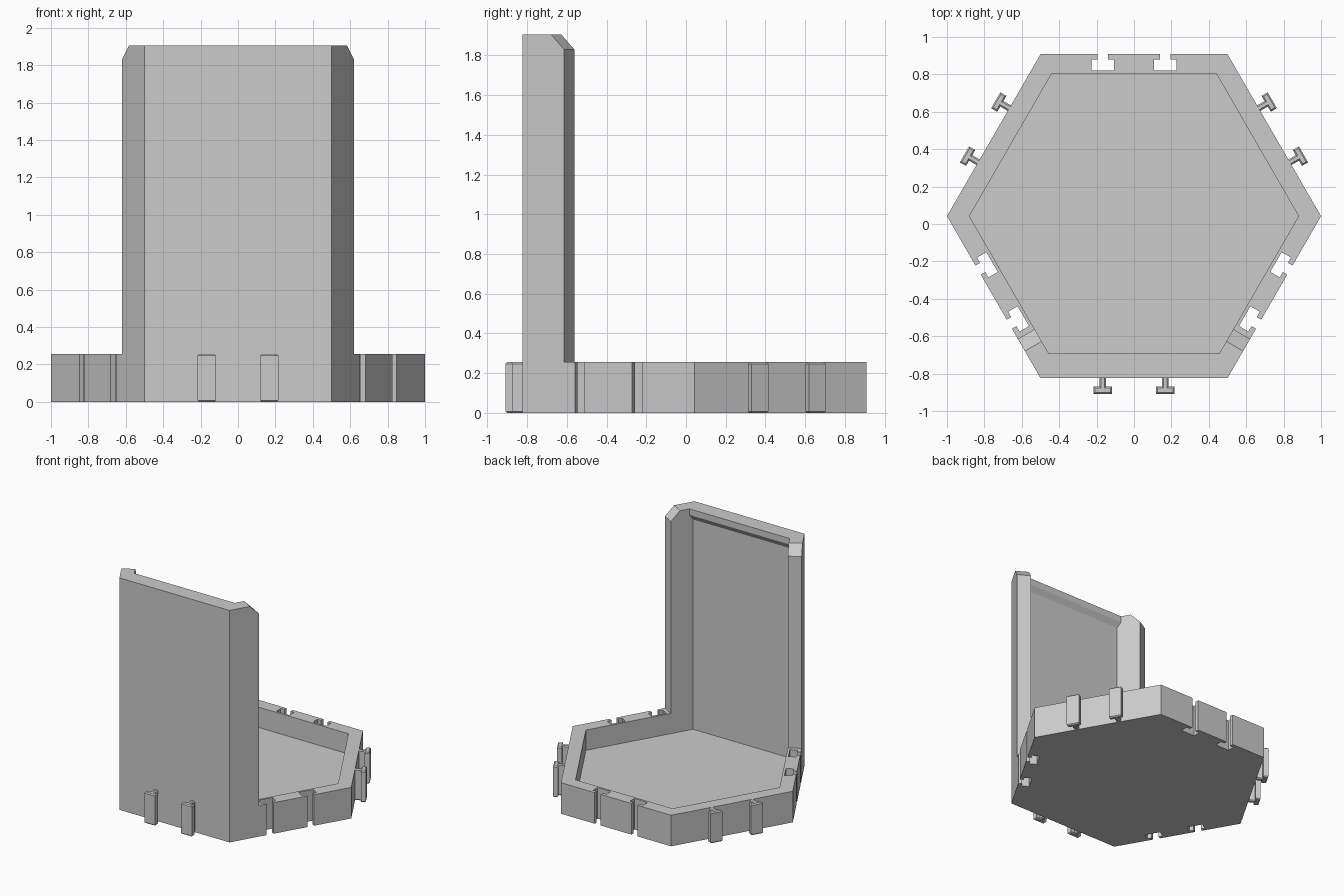
import bpy, bmesh, math
from mathutils import Vector

cube = bpy.data.objects.get("Cube")
if cube:
    bpy.data.objects.remove(cube, do_unlink=True)

CY = 0.042                  # hexagon centre in y
R, RI = 1.0, 0.88           # outer and inner corner radius
A, AI = R * math.sqrt(0.75), RI * math.sqrt(0.75)
RIM, FLOOR, TOP = 0.255, 0.088, 1.905
JOINTS = (-0.167, 0.167)    # joint positions along each side

grey = bpy.data.materials.new("plain grey")
grey.use_nodes = True
grey.diffuse_color = (0.6, 0.6, 0.6, 1)
grey.node_tree.nodes["Principled BSDF"].inputs["Base Color"].default_value = (0.6, 0.6, 0.6, 1)


def finish(bm, name):
    bmesh.ops.recalc_face_normals(bm, faces=bm.faces)
    mesh = bpy.data.meshes.new(name)
    bm.to_mesh(mesh)
    bm.free()
    mesh.materials.append(grey)
    obj = bpy.data.objects.new(name, mesh)
    bpy.context.collection.objects.link(obj)
    return obj


def prism(points, z0, z1):
    """Upright prism over a flat outline."""
    bm = bmesh.new()
    face = bm.faces.new([bm.verts.new((p[0], p[1], z0)) for p in points])
    up = bmesh.ops.extrude_face_region(bm, geom=[face])["geom"]
    bmesh.ops.translate(bm, vec=(0, 0, z1 - z0),
                        verts=[v for v in up if isinstance(v, bmesh.types.BMVert)])
    bmesh.ops.recalc_face_normals(bm, faces=bm.faces)
    return bm


def side_point(angle, along, out):
    """Point on a hexagon side: distance along it and outward from it."""
    c, s = math.cos(math.radians(angle)), math.sin(math.radians(angle))
    return (c * (A + out) - s * along, CY + s * (A + out) + c * along)


# Tray outline, with T-shaped sockets on the back and front-side edges
SOCKET = [(-0.028, 0), (-0.028, -0.028), (-0.061, -0.028), (-0.061, -0.086)]
SOCKET += [(-x, y) for x, y in reversed(SOCKET)]
outline = []
for angle in range(-90, 270, 60):
    outline.append(side_point(angle, -R / 2, 0))
    if angle in (90, -30, 210):
        for j in JOINTS:
            outline += [side_point(angle, j + x, y) for x, y in SOCKET]
tray = finish(prism(outline, 0, RIM), "hexagonal_tray")

# Sunken floor
hexagon = [(RI * math.cos(math.radians(a)), CY + RI * math.sin(math.radians(a)))
           for a in range(0, 360, 60)]
cutter = finish(prism(hexagon, FLOOR, RIM + 0.2), "recess_cutter")
cutter.hide_render = True
mod = tray.modifiers.new("recess", 'BOOLEAN')
mod.operation = 'DIFFERENCE'
mod.solver = 'EXACT'
mod.object = cutter
bpy.context.view_layer.objects.active = tray
bpy.ops.object.modifier_apply(modifier=mod.name)
bpy.data.objects.remove(cutter, do_unlink=True)

# Tall front wall wrapping round both corners
END = 0.242                 # length of each return
half = [side_point(-30, -R / 2, 0), side_point(-30, -R / 2 + END, 0),
        side_point(-30, -R / 2 + END, AI - A), (RI / 2, CY - AI)]
wall = prism(half + [(-x, y) for x, y in reversed(half)], RIM, TOP)
# Chamfered top corners at the ends of the returns
for sx in (1, -1):
    x, y = half[1]
    cut = bmesh.ops.bisect_plane(
        wall, geom=wall.verts[:] + wall.edges[:] + wall.faces[:],
        plane_co=(sx * x, y, TOP - 0.075),
        plane_no=Vector((sx * 0.5, math.sqrt(0.75), 1)), clear_outer=True)
    bmesh.ops.contextual_create(
        wall, geom=[e for e in cut["geom_cut"] if isinstance(e, bmesh.types.BMEdge)])
finish(wall, "front_wall")

# Lip under the top edge of the wall, with a sloped underside
bm = bmesh.new()
y0, y1 = CY - AI - 0.01, CY - AI + 0.027
loops = []
for sx in (-1, 1):
    loops.append([bm.verts.new((sx * (RI / 2 + (y - CY + AI) / math.sqrt(3)), y, z))
                  for y, z in ((y0, TOP), (y1, TOP), (y1, TOP - 0.05), (y0, TOP - 0.11))])
for i in range(4):
    k = (i + 1) % 4
    bm.faces.new((loops[0][i], loops[0][k], loops[1][k], loops[1][i]))
for loop in loops:
    bm.faces.new(loop)
finish(bm, "wall_lip")

# T-shaped tabs on the front and back-side edges
TAB = [(-0.017, -0.01), (-0.017, 0.046), (-0.049, 0.046), (-0.049, 0.084)]
TAB += [(-x, y) for x, y in reversed(TAB)]
for angle, side in ((-90, "front"), (30, "back_left"), (150, "back_right")):
    for n, j in enumerate(JOINTS):
        bm = prism([side_point(angle, j + x, y) for x, y in TAB], 0, RIM)
        caps = [e for e in bm.edges if abs(e.verts[0].co.z - e.verts[1].co.z) < 0.001]
        bmesh.ops.bevel(bm, geom=caps, offset=0.008, segments=1, affect='EDGES')
        finish(bm, f"{side}_tab_{n + 1}")
